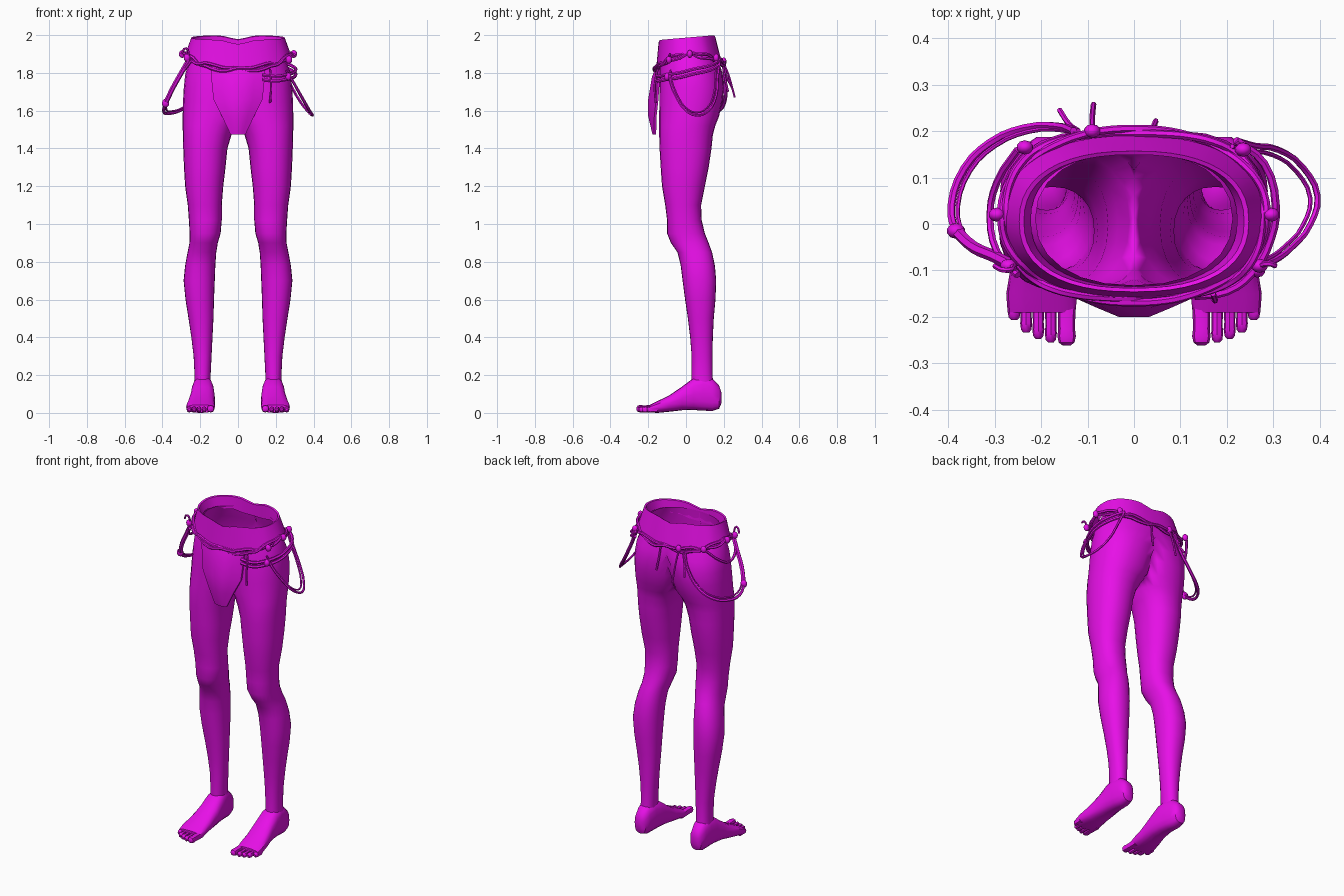
import bpy, bmesh, math

if "Cube" in bpy.data.objects:
    bpy.data.objects.remove(bpy.data.objects["Cube"])

magenta = bpy.data.materials.new("magenta")
magenta.diffuse_color = (0.8, 0.005, 0.8, 1)
magenta.use_nodes = True
magenta.node_tree.nodes["Principled BSDF"].inputs["Base Color"].default_value = magenta.diffuse_color


def finish(obj, angle=40):
    bpy.ops.object.select_all(action='DESELECT')
    obj.select_set(True)
    bpy.context.view_layer.objects.active = obj
    if obj.type == 'CURVE':
        bpy.ops.object.convert(target='MESH')
    bpy.ops.object.shade_smooth_by_angle(angle=math.radians(angle))
    return obj


def loft(name, rings, closed=True, caps=True, mirror=False):
    """Skin a list of equal-length point rings; faces lying on x = 0 are dropped when mirrored."""
    bm = bmesh.new()
    rows = [[bm.verts.new(p) for p in r] for r in rings]
    n = len(rows[0])
    for a, b in zip(rows, rows[1:]):
        for i in range(n if closed else n - 1):
            q = [a[i], a[(i + 1) % n], b[(i + 1) % n], b[i]]
            if mirror and all(abs(v.co.x) < 1e-5 for v in q):
                continue
            bm.faces.new(q)
    if caps:
        bm.faces.new(rows[0][::-1])
        bm.faces.new(rows[-1])
    bmesh.ops.delete(bm, geom=[v for v in bm.verts if not v.link_faces], context='VERTS')
    bmesh.ops.remove_doubles(bm, verts=bm.verts, dist=1e-5)
    bmesh.ops.recalc_face_normals(bm, faces=bm.faces)
    me = bpy.data.meshes.new(name)
    bm.to_mesh(me)
    bm.free()
    me.materials.append(magenta)
    obj = bpy.data.objects.new(name, me)
    bpy.context.collection.objects.link(obj)
    if mirror:
        m = obj.modifiers.new("mirror", 'MIRROR')
        m.merge_threshold = 0.0005
    return finish(obj)


def sp(v, e):
    return math.copysign(abs(v) ** e, v)


def oval(x0, x1, y0, y1, n, e=0.9):
    """Rounded-box outline between two x limits and two y limits."""
    for i in range(n):
        t = 2 * math.pi * i / n
        yield ((x0 + x1) / 2 + (x1 - x0) / 2 * sp(math.cos(t), e),
               (y0 + y1) / 2 + (y1 - y0) / 2 * sp(math.sin(t), e))


# legs and pelvis: z, inner x, outer x, front y, back y
LEG = [(.11, .145, .235, .03, .15), (.2, .145, .23, .03, .14), (.3, .14, .235, .03, .14),
       (.4, .135, .247, .022, .142), (.5, .13, .262, .01, .147), (.6, .127, .278, -.005, .156),
       (.7, .123, .288, -.018, .16), (.78, .12, .28, -.028, .153), (.85, .115, .267, -.045, .138),
       (.9, .107, .257, -.08, .12), (.95, .092, .256, -.1, .1), (1.02, .086, .26, -.1, .083),
       (1.1, .086, .266, -.11, .08), (1.2, .078, .28, -.127, .1), (1.3, .066, .286, -.134, .12),
       (1.4, .056, .29, -.14, .135), (1.47, .035, .292, -.142, .142), (1.52, .01, .293, -.142, .155),
       (1.57, -.03, .293, -.142, .175), (1.65, -.055, .291, -.141, .193), (1.72, -.09, .287, -.14, .2),
       (1.79, -.17, .28, -.14, .195), (1.86, -.25, .258, -.138, .175), (1.94, -.212, .212, -.132, .155)]
loft("legs_and_pelvis",
     [[(max(0, x) if z > 1.5 else x, y, z) for x, y in oval(a, b, c, d, 24)]
      for z, a, b, c, d in LEG], caps=False, mirror=True)

# feet: y, inner x, outer x, bottom z, top z
FOOT = [(.187, .17, .21, .05, .11), (.175, .152, .227, .022, .145), (.14, .142, .236, .01, .18),
        (.09, .135, .24, .012, .2), (.04, .127, .246, .015, .185), (-.02, .122, .252, .014, .14),
        (-.09, .123, .265, .006, .092), (-.15, .122, .275, 0, .063), (-.19, .126, .272, .002, .043)]
loft("feet", [[(x, y, z) for x, z in oval(a, b, c, d, 16, .75)]
              for y, a, b, c, d in FOOT], mirror=True)

# toes, big toe innermost
for k, (x, tip, r) in enumerate([(.145, -.261, .02), (.179, -.255, .013), (.206, -.247, .013),
                                 (.232, -.234, .013), (.258, -.207, .014)]):
    h = .04 if k == 0 else .032
    rings = []
    for y, s in [(-.15, 1), (tip + .035, .9), (tip + .02, 1), (tip + .006, .85), (tip, .45)]:
        rings.append([(px, y, .002 + pz) for px, pz in
                      oval(x - r * s, x + r * s, h * (1 - s) * .5, h * (1 + s) * .5, 8, .8)])
    loft("toe_%d" % (k + 1), rings, mirror=True)


# waistband: dipped top edge, lower edge low at the front and back
def hem(t):
    c, s = math.cos(t), math.sin(t)
    return 1.9 - (.08 if s < 0 else .05) * abs(s) ** 1.5 + .006 * math.cos(12 * t)


def band_ring(f, w):
    pts = []
    for i in range(48):
        t = 2 * math.pi * i / 48
        x, s = w[0] * sp(math.cos(t), .85), sp(math.sin(t), .85)
        y = (w[1] + w[2]) / 2 + (w[2] - w[1]) / 2 * s
        top = 1.987 + .013 * s - .022 * math.exp(-(x / .06) ** 2)
        pts.append((x, y, hem(t) * (1 - f) + top * f))
    return pts


loft("waistband", [band_ring(0, (.277, -.158, .19)), band_ring(.4, (.265, -.153, .177)),
                   band_ring(1, (.247, -.146, .157)), band_ring(.97, (.237, -.138, .149)),
                   band_ring(.4, (.222, -.134, .15))], caps=False)

# hanging front cloth: z, half width, y at centre, y at edge
CLOTH = [(1.835, .145, -.158, -.148), (1.78, .142, -.18, -.15), (1.66, .13, -.2, -.158),
         (1.57, .085, -.2, -.168), (1.475, .04, -.178, -.17)]
rings = []
for z, w, yc, ye in CLOTH:
    prof = [(-1, 0), (-.6, .55), (-.25, 1), (.25, 1), (.6, .55), (1, 0)]
    front = [(u * w, ye + (yc - ye) * v, z) for u, v in prof]
    rings.append(front + [(x, y + .012, z) for x, y, z in front[::-1]])
loft("front_cloth", rings)


# ropes
def rope(name, pts, r, cyclic=False):
    cu = bpy.data.curves.new(name, 'CURVE')
    cu.dimensions = '3D'
    cu.bevel_depth = r
    cu.bevel_resolution = 1
    cu.resolution_u = 3
    cu.use_fill_caps = True
    s = cu.splines.new('BEZIER')
    s.bezier_points.add(len(pts) - 1)
    for b, p in zip(s.bezier_points, pts):
        b.co = p
        b.handle_left_type = b.handle_right_type = 'AUTO'
    s.use_cyclic_u = cyclic
    cu.materials.append(magenta)
    obj = bpy.data.objects.new(name, cu)
    bpy.context.collection.objects.link(obj)
    return finish(obj, 50)


def knot(name, p, r):
    bpy.ops.mesh.primitive_ico_sphere_add(subdivisions=2, radius=r, location=p)
    obj = bpy.context.object
    obj.name = name
    obj.scale = (1, .85, 1.2)
    obj.data.materials.append(magenta)
    finish(obj)


# two belt strands winding round the hem
for k, ph in enumerate((0, math.pi)):
    pts = []
    for i in range(32):
        t = 2 * math.pi * i / 32
        g = .005 * math.cos(4 * t + ph)
        pts.append(((.281 + g) * sp(math.cos(t), .85), .018 + (.182 + g) * sp(math.sin(t), .85),
                    hem(t) + .012 * math.sin(4 * t + ph)))
    rope("belt_rope_%d" % (k + 1), pts, .0085, True)

# long loops hanging from each hip
left = [(-.26, -.09, 1.87), (-.3, -.07, 1.8), (-.345, -.05, 1.72), (-.383, -.015, 1.64),
        (-.393, .04, 1.595), (-.365, .12, 1.585), (-.31, .175, 1.6), (-.235, .207, 1.65),
        (-.16, .21, 1.75), (-.13, .2, 1.85)]
right = [(.265, -.09, 1.8), (.3, -.08, 1.74), (.34, -.05, 1.67), (.38, .0, 1.6), (.395, .06, 1.575),
         (.365, .12, 1.6), (.31, .16, 1.68), (.26, .168, 1.78), (.22, .18, 1.87)]
rope("left_loop", left, .0085)
rope("left_loop_thin", [(x * .965, y * .96, z + .012) for x, y, z in left], .005)
rope("right_loop", right, .007)
rope("right_loop_thin", [(x * .96, y * .93, z + .015) for x, y, z in right], .005)
rope("left_thick_end", left[:4], .013)
knot("left_loop_knot", (-.383, -.015, 1.64), .02)

# short ropes hugging the hips
for k, z in enumerate((1.79, 1.765)):
    rope("right_hip_rope_%d" % (k + 1), [(.13, -.155, z), (.2, -.145, z - .008), (.255, -.105, z),
         (.295, -.03, z + .012), (.305, .04, z + .03), (.28, .13, z + .05), (.22, .18, z + .08)], .009)
rope("left_hip_rope", [(-.25, -.11, 1.86), (-.295, -.06, 1.8), (-.31, .02, 1.77), (-.295, .09, 1.8),
                       (-.25, .16, 1.87)], .008)
for k, (x, y, z) in enumerate([(.27, -.09, 1.87), (.295, .02, 1.9), (.235, .16, 1.88), (-.27, -.09, 1.88),
                              (-.295, .02, 1.9), (-.235, .165, 1.88), (-.09, .2, 1.86), (.265, -.1, 1.78)]):
    knot("belt_knot_%d" % (k + 1), (x, y, z), .018)

# loose rope tails
TAILS = [[(-.09, .2, 1.85), (-.09, .225, 1.79), (-.087, .258, 1.67)],
         [(-.12, .2, 1.84), (-.14, .215, 1.78), (-.16, .245, 1.72)],
         [(.035, .195, 1.85), (.04, .205, 1.78), (.047, .222, 1.7)],
         [(.17, -.15, 1.82), (.175, -.165, 1.74), (.17, -.16, 1.64)],
         [(.27, -.09, 1.88), (.29, -.085, 1.9), (.305, -.09, 1.89)],
         [(-.26, -.09, 1.89), (-.275, -.1, 1.93), (-.3, -.09, 1.9)]]
for k, pts in enumerate(TAILS):
    rope("rope_tail_%d" % (k + 1), pts, .006)
